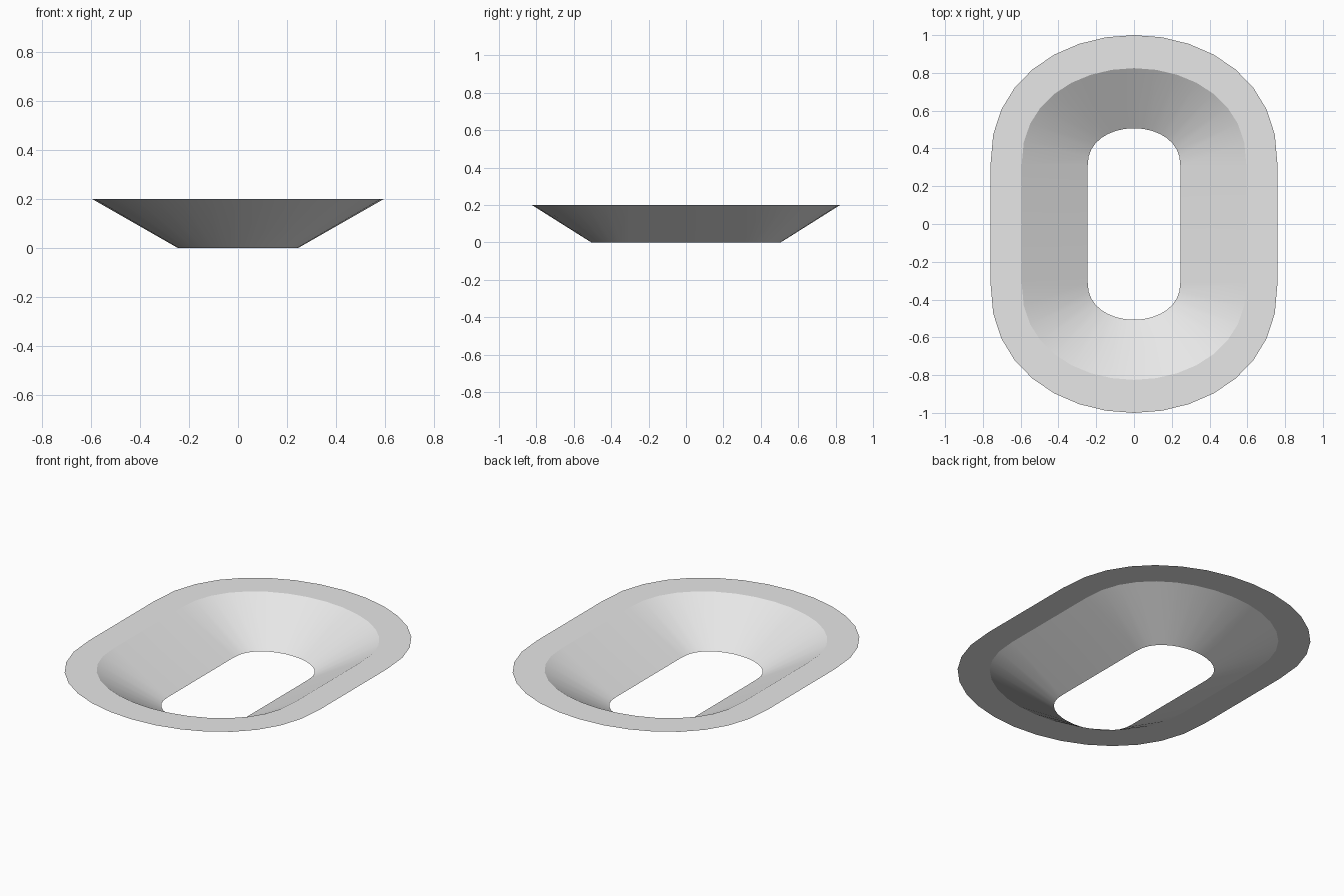
import bpy
import bmesh
from math import cos, sin, pi, radians

cube = bpy.data.objects.get("Cube")
if cube:
    bpy.data.objects.remove(cube, do_unlink=True)

STEPS = 16          # segments in each rounded end
STRAIGHT = 0.31     # half length of the straight sides

grey = bpy.data.materials.new("light_grey")
grey.use_nodes = True
grey.diffuse_color = (0.8, 0.8, 0.8, 1)
grey.node_tree.nodes["Principled BSDF"].inputs["Base Color"].default_value = (0.8, 0.8, 0.8, 1)


def slot_ring(bm, half_width, half_length, z):
    """Ring of vertices around a long slot with slightly full rounded ends."""
    ring = []
    for side in (1, -1):
        for i in range(STEPS + 1):
            a = pi * i / STEPS
            bulge = max(sin(a), 0) ** 0.88
            x = side * half_width * cos(a)
            y = side * (STRAIGHT + (half_length - STRAIGHT) * bulge)
            ring.append(bm.verts.new((x, y, z)))
    return ring


# Open funnel: lower opening, top of the sloping wall, outer edge of the flat rim
bm = bmesh.new()
rings = [slot_ring(bm, *size) for size in
         ((0.245, 0.507, 0), (0.595, 0.825, 0.2), (0.76, 1.0, 0.2))]
for inner, outer in zip(rings, rings[1:]):
    count = len(inner)
    for i in range(count):
        j = (i + 1) % count
        bm.faces.new((inner[i], outer[i], outer[j], inner[j]))

mesh = bpy.data.meshes.new("slot_funnel")
bm.to_mesh(mesh)
bm.free()
mesh.materials.append(grey)
funnel = bpy.data.objects.new("slot_funnel", mesh)
bpy.context.collection.objects.link(funnel)

# Smooth wall, crisp crease at the rim
bpy.ops.object.select_all(action="DESELECT")
funnel.select_set(True)
bpy.context.view_layer.objects.active = funnel
bpy.ops.object.shade_smooth_by_angle(angle=radians(20))
